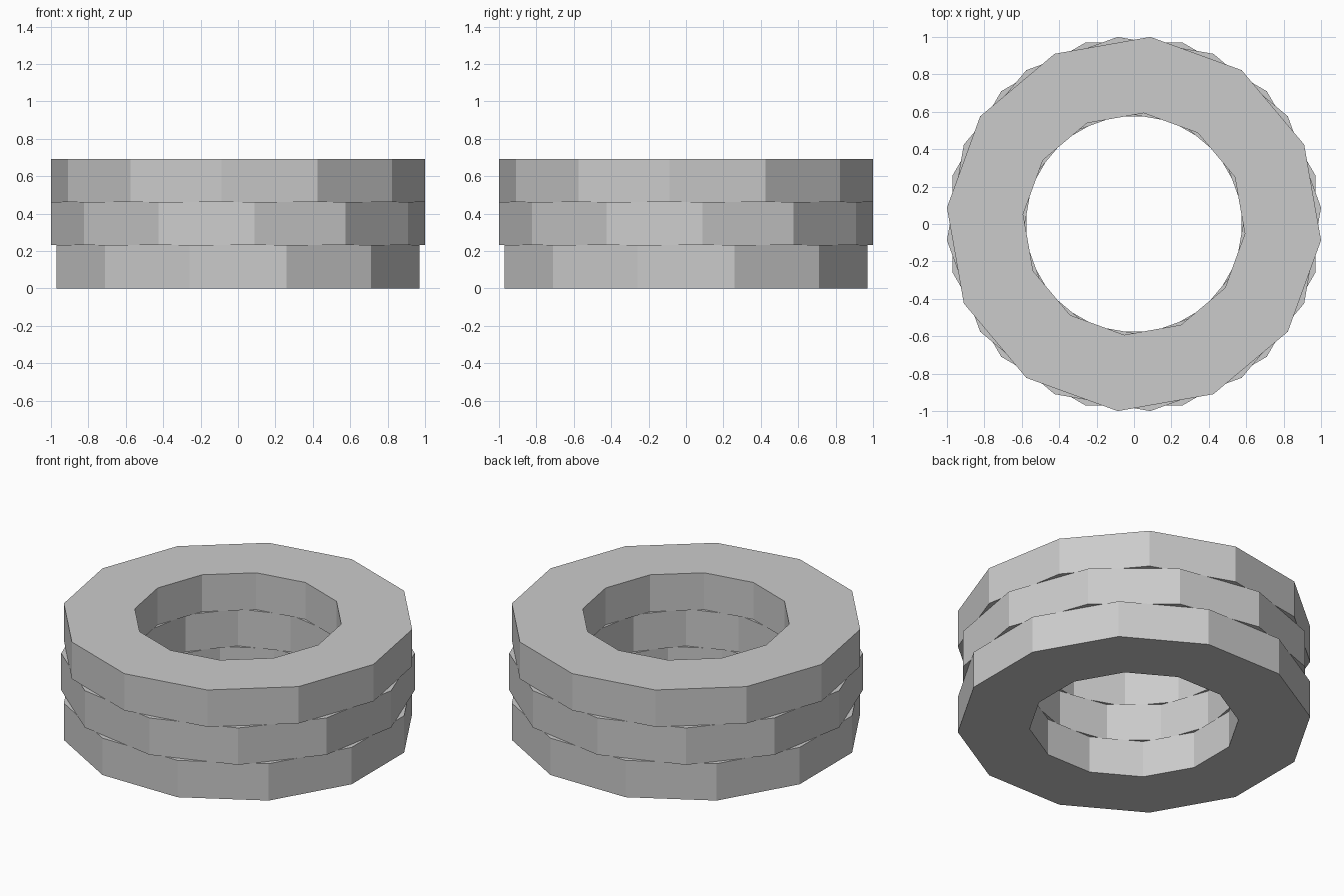
import bpy
import bmesh
from math import cos, sin, radians

if "Cube" in bpy.data.objects:
    bpy.data.objects.remove(bpy.data.objects["Cube"])

R_OUT, R_IN = 1.004, 0.595   # corner radii of the ring
COUNT = 12                   # blocks per course
HEIGHT = 0.231               # course height
STEP = 360 / COUNT


def wedge_block(name, start, z):
    """Closed wedge-shaped stone: a flat trapezoid extruded upward."""
    bm = bmesh.new()
    corners = [(R_IN, start), (R_OUT, start),
               (R_OUT, start + STEP), (R_IN, start + STEP)]
    base = bm.faces.new([bm.verts.new((r * cos(radians(a)), r * sin(radians(a)), z))
                         for r, a in corners])
    top = bmesh.ops.extrude_face_region(bm, geom=[base], use_keep_orig=True)
    verts = [g for g in top["geom"] if isinstance(g, bmesh.types.BMVert)]
    bmesh.ops.translate(bm, verts=verts, vec=(0, 0, HEIGHT))
    bmesh.ops.recalc_face_normals(bm, faces=bm.faces)
    mesh = bpy.data.meshes.new(name)
    bm.to_mesh(mesh)
    bm.free()
    bpy.context.collection.objects.link(bpy.data.objects.new(name, mesh))


# Three courses of stones, each turned so the joints are staggered
for course, turn in enumerate((15, 35, 55)):
    for i in range(COUNT):
        wedge_block(f"course_{course + 1}_stone_{i + 1}", turn + i * STEP, course * HEIGHT)
